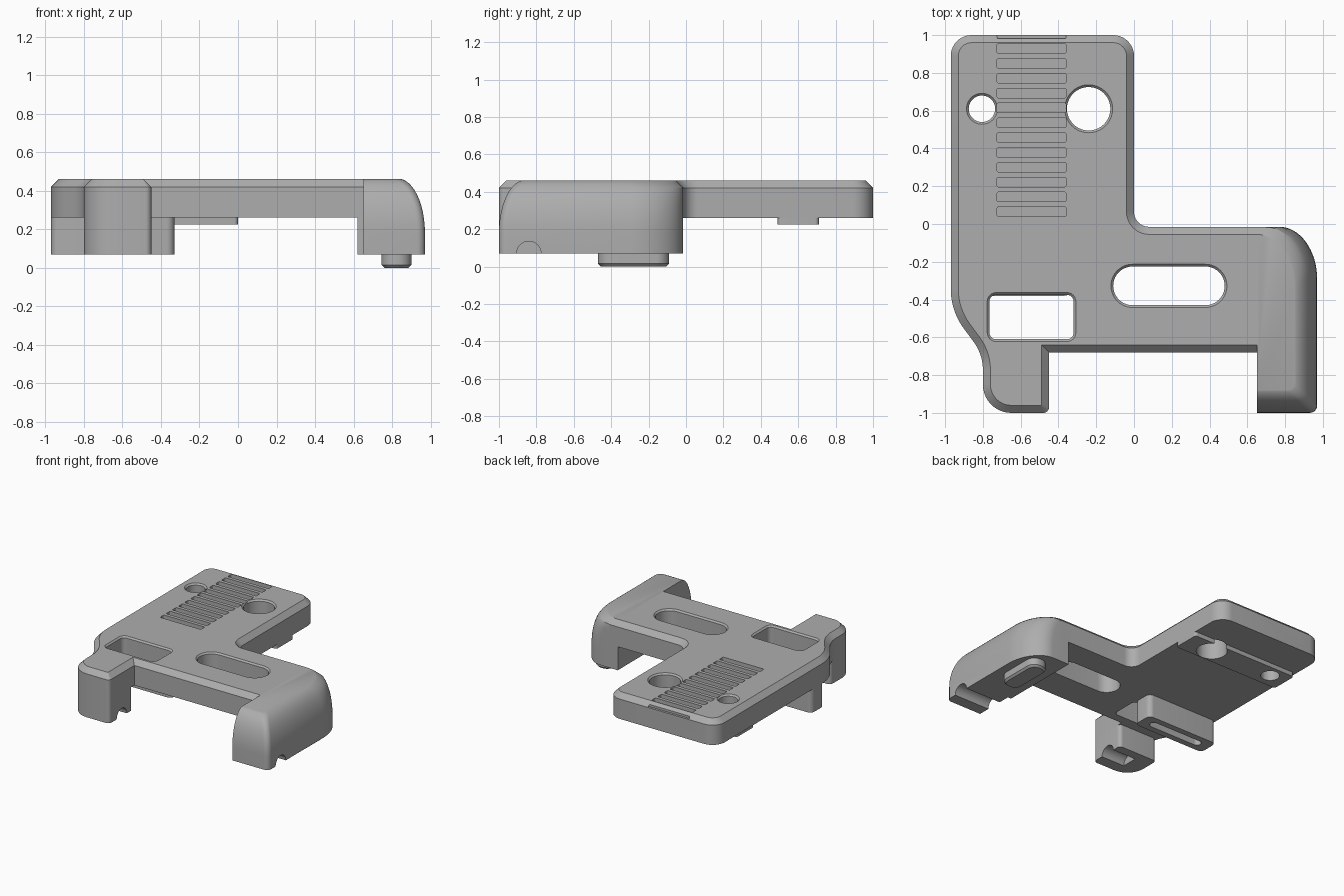
import bpy, bmesh, math
from mathutils import Vector

if "Cube" in bpy.data.objects:
    bpy.data.objects.remove(bpy.data.objects["Cube"])

grey = bpy.data.materials.new("mid_grey")
grey.diffuse_color = (0.42, 0.42, 0.42, 1)
grey.use_nodes = True
grey.node_tree.nodes["Principled BSDF"].inputs["Base Color"].default_value = grey.diffuse_color


def outline(pts, grow=0.0, seg=10):
    """Counter-clockwise (x, y, radius) corners to a rounded loop, optionally offset."""
    loop, n = [], len(pts)
    for i, (x, y, r) in enumerate(pts):
        p = Vector((x, y))
        a = (p - Vector(pts[i - 1][:2])).normalized()
        b = (Vector(pts[(i + 1) % n][:2]) - p).normalized()
        turn = math.atan2(a.x * b.y - a.y * b.x, a.dot(b))
        na, nb = Vector((a.y, -a.x)), Vector((b.y, -b.x))
        p = p + (na + nb) * grow / (1 + na.dot(nb))
        if r == 0:
            loop.append(p)
            continue
        r = max(0.003, r + grow * math.copysign(1, turn))
        side = math.copysign(1, turn)
        centre = p - a * r * math.tan(abs(turn) / 2) - na * r * side
        start = math.atan2(na.y * side, na.x * side)
        for k in range(seg + 1):
            t = start + turn * k / seg
            loop.append(centre + Vector((math.cos(t), math.sin(t))) * r)
    return loop


def loft(name, levels):
    """Solid through (loop, z) levels from bottom to top."""
    bm = bmesh.new()
    rings = [[bm.verts.new((p[0], p[1], z)) for p in loop] for loop, z in levels]
    n = len(rings[0])
    for lo, hi in zip(rings, rings[1:]):
        for i in range(n):
            j = (i + 1) % n
            bm.faces.new((lo[i], lo[j], hi[j], hi[i]))
    bm.faces.new(rings[0][::-1])
    bm.faces.new(rings[-1])
    bmesh.ops.recalc_face_normals(bm, faces=bm.faces)
    mesh = bpy.data.meshes.new(name)
    bm.to_mesh(mesh)
    bm.free()
    mesh.materials.append(grey)
    ob = bpy.data.objects.new(name, mesh)
    bpy.context.collection.objects.link(ob)
    return ob


def prism(name, pts, z0, z1, top=0.0, bottom=0.0):
    levels = [(outline(pts), z0 + bottom), (outline(pts), z1 - top)]
    if bottom:
        levels.insert(0, (outline(pts, -bottom), z0))
    if top:
        levels.append((outline(pts, -top), z1))
    return loft(name, levels)


def rect(x0, x1, y0, y1, r=0.0):
    return [(x0, y0, r), (x1, y0, r), (x1, y1, r), (x0, y1, r)]


def opening(pts, lip):
    """Through cutter that flares at the top surface."""
    return loft("cutter", [(outline(pts), 0.15), (outline(pts), 0.46 - lip),
                           (outline(pts, 2 * lip), 0.46 + lip)])


def rod(x0, x1, y, z, r):
    """Cutter cylinder along x."""
    loop = [(y + r * math.cos(k * math.tau / 32), z + r * math.sin(k * math.tau / 32))
            for k in range(32)]
    ob = loft("cutter", [(loop, x0), (loop, x1)])
    for v in ob.data.vertices:
        v.co = (v.co.z, v.co.x, v.co.y)
    return ob


def cut(ob, cutters):
    bpy.context.view_layer.objects.active = ob
    for c in cutters:
        c.hide_render = True
        m = ob.modifiers.new("cut", 'BOOLEAN')
        m.operation, m.object, m.solver = 'DIFFERENCE', c, 'EXACT'
        bpy.ops.object.modifier_apply(modifier=m.name)
        bpy.data.objects.remove(c)


# Main plate with chamfered rim
plate = prism("plate", [
    (-0.97, 1, 0.11), (-0.97, -0.46, 0.35), (-0.80, -0.69, 0.25), (-0.80, -1, 0.15),
    (-0.45, -1, 0.03), (-0.45, -0.68, 0), (0.70, -0.68, 0), (0.70, -0.015, 0),
    (0, -0.015, 0.08), (0, 1, 0.11)], 0.26, 0.46, top=0.04)

# Openings and ruler grooves in the plate
round_small, round_large = rect(-0.875, -0.735, 0.54, 0.68, 0.0699), rect(-0.355, -0.125, 0.495, 0.725, 0.1149)
cut(plate, [opening(round_small, 0.012), opening(round_large, 0.012),
            opening(rect(-0.11, 0.48, -0.43, -0.225, 0.102), 0.012),
            opening(rect(-0.765, -0.32, -0.61, -0.375, 0.035), 0.012)])
cut(plate, [prism("cutter", rect(-0.725, -0.36, 0.04 + 0.0785 * i, 0.09 + 0.0785 * i, 0.008), 0.42, 0.5)
            for i in range(13)])

# Locating strip under the plate, interrupted by the round holes
strip = prism("locating_strip", rect(-0.95, 0.0, 0.49, 0.71, 0.02), 0.225, 0.26)
cut(strip, [opening(round_small, 0.012), opening(round_large, 0.012)])

# Front left leg with a cable notch on its inner side
left_leg = prism("left_leg", [(-0.80, -1, 0.15), (-0.45, -1, 0.03), (-0.45, -0.70, 0.03),
                              (-0.80, -0.70, 0.03)], 0.07, 0.26)
cut(left_leg, [rod(-0.66, -0.4, -0.84, 0.07, 0.065)])

# Slotted block below the plate
block = prism("slotted_block", rect(-0.97, -0.33, -0.38, -0.215, 0.04), 0.07, 0.26)
cut(block, [prism("cutter", rect(-0.89, -0.41, -0.33, -0.265, 0.032), 0.0, 0.2)])

# Right leg: outer side and front curve in towards the top
def leg_ring(z):
    t = min(max((z - 0.18) / 0.28, 0), 1)
    d = 0.12 * (1 - math.sqrt(1 - 0.98 * t * t)) / (1 - math.sqrt(0.02))
    back = -0.015 - max(0, z - 0.42)
    x1, y0 = 0.97 - d, -1 + d
    loop = [(0.65, y0), (x1 - 0.04, y0)]
    for k in range(1, 7):
        a = math.pi / 2 * k / 6
        loop.append((x1 - 0.04 + 0.04 * math.sin(a), y0 + 0.04 - 0.04 * math.cos(a)))
    for k in range(17):
        a = math.pi / 2 * k / 16
        loop.append((x1 - 0.2 + 0.2 * math.cos(a), back - 0.28 + 0.28 * math.sin(a)))
    return loop + [(0.65, back)]

heights = [0.07, 0.18] + [0.18 + 0.28 * math.sin(math.pi / 2 * k / 12) for k in range(1, 13)]
right_leg = loft("right_leg", [(leg_ring(z), z) for z in heights])
inner = prism("leg_inner_wall", rect(0.62, 0.65, -0.68, -0.015), 0.07, 0.26)
cut(right_leg, [rod(0.5, 1.1, -0.84, 0.07, 0.065)])

# Foot under the right leg
prism("foot", rect(0.745, 0.90, -0.47, -0.09, 0.07), 0.0, 0.07, bottom=0.015)

# Smooth rounded sides, keep hard edges
for ob in bpy.context.collection.objects:
    ob.select_set(True)
bpy.context.view_layer.objects.active = plate
bpy.ops.object.shade_smooth_by_angle(angle=math.radians(25))
